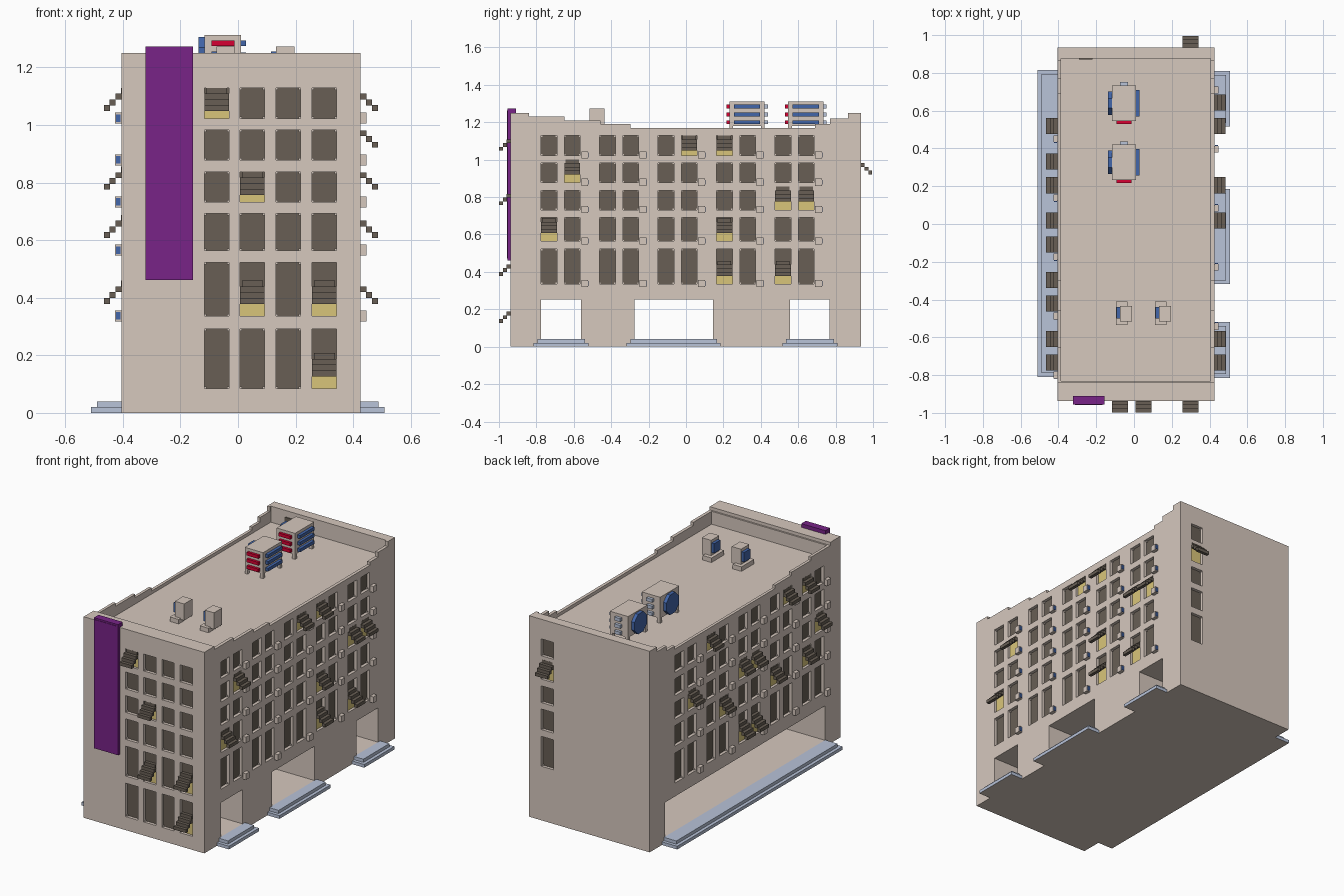
import bpy, bmesh, math
from mathutils import Matrix, Vector

cube = bpy.data.objects.get("Cube")
if cube:
    bpy.data.objects.remove(cube, do_unlink=True)


# Materials: one per flat colour, given as sRGB bytes
def material(name, *rgb):
    lin = [((c / 255 + 0.055) / 1.055) ** 2.4 if c > 10 else c / 255 / 12.92 for c in rgb]
    m = bpy.data.materials.new(name)
    m.use_nodes = True
    m.diffuse_color = (*lin, 1)
    m.node_tree.nodes["Principled BSDF"].inputs["Base Color"].default_value = (*lin, 1)
    return m


WALL = material("beige_wall", 214, 200, 190)
DARK = material("dark_brown", 104, 95, 85)
LIT = material("pale_yellow", 217, 197, 122)
PURPLE = material("purple", 120, 35, 135)
STONE = material("blue_grey_stone", 184, 195, 217)
BLUE = material("blue", 66, 102, 170)
RED = material("red", 214, 0, 50)


# Mesh helpers: a box is (x0, x1, y0, y1, z0, z1)
def add_box(bm, b):
    lo = Vector((min(b[0:2]), min(b[2:4]), min(b[4:6])))
    hi = Vector((max(b[0:2]), max(b[2:4]), max(b[4:6])))
    mat = Matrix.Translation((lo + hi) / 2) @ Matrix.Diagonal((*(hi - lo), 1))
    bmesh.ops.create_cube(bm, size=1, matrix=mat)


def add_prism(bm, points, shift):
    face = bm.faces.new([bm.verts.new(p) for p in points])
    ret = bmesh.ops.extrude_face_region(bm, geom=[face])
    verts = [v for v in ret["geom"] if isinstance(v, bmesh.types.BMVert)]
    bmesh.ops.translate(bm, verts=verts, vec=shift)


def finish(name, bm, mat):
    bmesh.ops.recalc_face_normals(bm, faces=bm.faces)
    me = bpy.data.meshes.new(name)
    bm.to_mesh(me)
    bm.free()
    me.materials.append(mat)
    ob = bpy.data.objects.new(name, me)
    bpy.context.collection.objects.link(ob)
    return ob


def boxes(name, items, mat):
    bm = bmesh.new()
    for b in items:
        add_box(bm, b)
    return finish(name, bm, mat)


# Wall planes and a box placed on a facade: u along the wall, d outwards
X0, X1, Y0, Y1, ROOF = -0.405, 0.425, -0.938, 0.935, 1.15


def on_wall(side, u0, u1, d0, d1, z0, z1):
    if side == "front":
        return (u0, u1, Y0 - d0, Y0 - d1, z0, z1)
    if side == "back":
        return (u0, u1, Y1 + d0, Y1 + d1, z0, z1)
    if side == "left":
        return (X1 + d0, X1 + d1, u0, u1, z0, z1)
    return (X0 - d0, X0 - d1, u0, u1, z0, z1)


# Window layout
ROWS = [(1.023, 1.128), (0.878, 0.983), (0.732, 0.836), (0.564, 0.692), (0.336, 0.522), (0.084, 0.292)]
FRONT_COLS = [-0.0745 + 0.1247 * i for i in range(4)]
SIDE_COLS = [-0.733 + 0.3127 * i + s for i in range(5) for s in (0, 0.125)]
FACADES = {"front": (FRONT_COLS, 6), "back": ([0.2995], 5), "left": (SIDE_COLS, 5), "right": (SIDE_COLS, 5)}
# Awnings as (row, column)
AWNINGS = {
    "front": [(0, 0), (2, 1), (4, 1), (4, 3), (5, 3)],
    "back": [(1, 0)],
    "left": [(0, 5), (0, 6), (1, 1), (2, 8), (2, 9), (3, 0), (3, 6), (4, 6), (4, 8)],
    "right": [(0, 7), (0, 2), (0, 1), (2, 8), (2, 5), (2, 4), (2, 0), (3, 6), (3, 3), (3, 1), (4, 5), (4, 4)],
}
HALF, RECESS, CHIP = 0.0425, 0.022, 0.007
holes, panes, corners, lit, slats, coolers, grilles = [], [], [], [], [], [], []
for side, (cols, nrows) in FACADES.items():
    for r in range(nrows):
        z0, z1 = ROWS[r]
        for c, u in enumerate(cols):
            holes.append(on_wall(side, u - HALF, u + HALF, -RECESS, 0.02, z0, z1))
            panes.append(on_wall(side, u - HALF, u + HALF, -RECESS - 0.001, -RECESS + 0.003, z0, z1))
            if (r, c) in AWNINGS[side]:
                # Stepped slats sloping outwards over a lit lower pane
                drop = 0.025 if r == 0 or (side, r) == ("front", 2) else 0.043
                base = z0 + drop
                lit.append(on_wall(side, u - HALF, u + HALF, -RECESS, -RECESS + 0.006, z0, base + 0.055))
                for k in range(4):
                    w = HALF - (0.006 if k == 0 else 0)
                    zk = base + 0.02 * (3 - k)
                    d = -0.02 + 0.02 * k
                    slats.append(on_wall(side, u - w, u + w, d, d + 0.0205, zk, zk + 0.0205))
            else:
                # Small blocks in the corners of the reveal
                for cu in (u - HALF, u + HALF - CHIP):
                    for cz in (z0, z1 - CHIP):
                        corners.append(on_wall(side, cu, cu + CHIP, -RECESS, -0.012, cz, cz + CHIP))
        # Small cooling boxes beside each pair of side windows, grille on the far side
        if side in ("left", "right"):
            for i in range(5):
                s = 1 if side == "left" else -1
                u = (cols[2 * i + 1] if s > 0 else cols[2 * i]) + s * 0.066
                coolers.append(on_wall(side, u - 0.018, u + 0.018, -0.001, 0.022, z0 - 0.018, z0 + 0.02))
                grilles.append(on_wall(side, u + s * 0.017, u + s * 0.022, 0.003, 0.019, z0 - 0.012, z0 + 0.014))

# Building shell: stepped parapet outline extruded across the width
top = [(-0.84, 1.25), (-0.84, 1.23), (-0.65, 1.23), (-0.65, 1.21), (-0.457, 1.21), (-0.457, 1.19),
       (-0.297, 1.19), (-0.297, 1.17), (0.69, 1.17), (0.69, 1.19), (0.77, 1.19), (0.77, 1.22),
       (0.865, 1.22), (0.865, 1.25)]
outline = [(Y0, 0), (Y0, 1.25)] + top + [(Y1, 1.25), (Y1, 0)]
bm = bmesh.new()
add_prism(bm, [(X0, y, z) for y, z in outline], (X1 - X0, 0, 0))
body = finish("building_shell", bm, WALL)

# Cutter: window recesses, roof well and the ground-floor hall with three side passages
DOORS = [(-0.775, -0.562), (-0.275, 0.144), (0.555, 0.768)]
bm = bmesh.new()
for b in holes + [(X0 + 0.018, X1 - 0.02, -0.83, 0.875, ROOF, 1.5)]:
    add_box(bm, b)
plan = [(X0 - 0.05, 0.785), (X0 - 0.05, -0.785), (0.1, -0.785)]
for a, b in DOORS:
    plan += [(0.1, a), (X1 + 0.05, a), (X1 + 0.05, b), (0.1, b)]
plan.append((0.1, 0.785))
add_prism(bm, [(x, y, 0.04) for x, y in plan], (0, 0, 0.213))
cutter = finish("shell_cutter", bm, WALL)
cutter.hide_render = True
mod = body.modifiers.new("openings", "BOOLEAN")
mod.operation, mod.solver, mod.object = "DIFFERENCE", "EXACT", cutter
bpy.context.view_layer.objects.active = body
bpy.ops.object.modifier_apply(modifier=mod.name)
bpy.data.objects.remove(cutter, do_unlink=True)

# Facade details
boxes("window_panes", panes, DARK)
boxes("window_corners", corners, WALL)
boxes("lit_panes", lit, LIT)
boxes("awning_slats", slats, DARK)
boxes("wall_coolers", coolers, WALL)
boxes("wall_cooler_grilles", grilles, BLUE)
boxes("roof_door", [(-0.29, -0.22, 0.87, 0.877, ROOF, 1.21)], DARK)

# Entrance steps: two treads per opening, wall-coloured underneath
steps = []
for side, spans in (("left", [(-0.815, -0.52), (-0.318, 0.185), (0.515, 0.81)]), ("right", [(-0.81, 0.815)])):
    for a, b in spans:
        steps.append(on_wall(side, a, b, -0.005, 0.083 if side == "left" else 0.105, 0, 0.02))
        steps.append(on_wall(side, a + 0.02, b - 0.02, -0.001, 0.063 if side == "left" else 0.085, 0.02, 0.04))
entrance = boxes("entrance_steps", steps, STONE)
entrance.data.materials.append(WALL)
for face in entrance.data.polygons:
    if face.normal.z < -0.5:
        face.material_index = 1

# Tall blank sign on the front
boxes("front_sign", [(-0.322, -0.156, -0.955, -0.91, 0.461, 1.273),
                     (-0.312, -0.166, -0.958, -0.95, 0.471, 1.263)], PURPLE)

# Large rooftop units: cabinet on legs, slats on three sides, octagonal fan on the fourth
for n, yc in enumerate((0.64, 0.326), 1):
    xa, xb, ya, yb = -0.116, 0.01, yc - 0.094, yc + 0.094
    cab = [(xa, xb, ya, yb, 1.18, 1.312)]
    for x in (xa, xb - 0.02):
        for y in (ya, yb - 0.02):
            cab.append((x, x + 0.02, y, y + 0.02, ROOF, 1.18))
    boxes(f"large_roof_unit_{n}", cab, WALL)
    levels = [(z - 0.01, z + 0.01) for z in (1.284, 1.242, 1.2)]
    boxes(f"roof_unit_side_slats_{n}", [(xb, xb + 0.018, yc - 0.07, yc + 0.07, *z) for z in levels], BLUE)
    boxes(f"roof_unit_front_slats_{n}", [(-0.092, -0.012, ya - 0.016, ya, *z) for z in levels], RED)
    boxes(f"roof_unit_back_slats_{n}", [(-0.073, -0.033, yb, yb + 0.018, *z) for z in levels], STONE)
    bm = bmesh.new()
    place = (Matrix.Translation((xa - 0.01, yc, 1.243)) @ Matrix.Rotation(math.pi / 2, 4, "Y")
             @ Matrix.Rotation(math.pi / 8, 4, "Z"))
    bmesh.ops.create_cone(bm, cap_ends=True, segments=8, radius1=0.067, radius2=0.067, depth=0.022, matrix=place)
    finish(f"roof_unit_fan_{n}", bm, BLUE)

# Small rooftop units on plinths
for n, x in enumerate((-0.074, 0.132), 1):
    boxes(f"small_roof_unit_{n}", [(x - 0.02, x + 0.04, -0.535, -0.41, ROOF, 1.178),
                                   (x, x + 0.064, -0.515, -0.435, 1.17, 1.273)], WALL)
    boxes(f"small_roof_unit_fan_{n}", [(x - 0.018, x, -0.5, -0.44, 1.195, 1.255)], BLUE)
